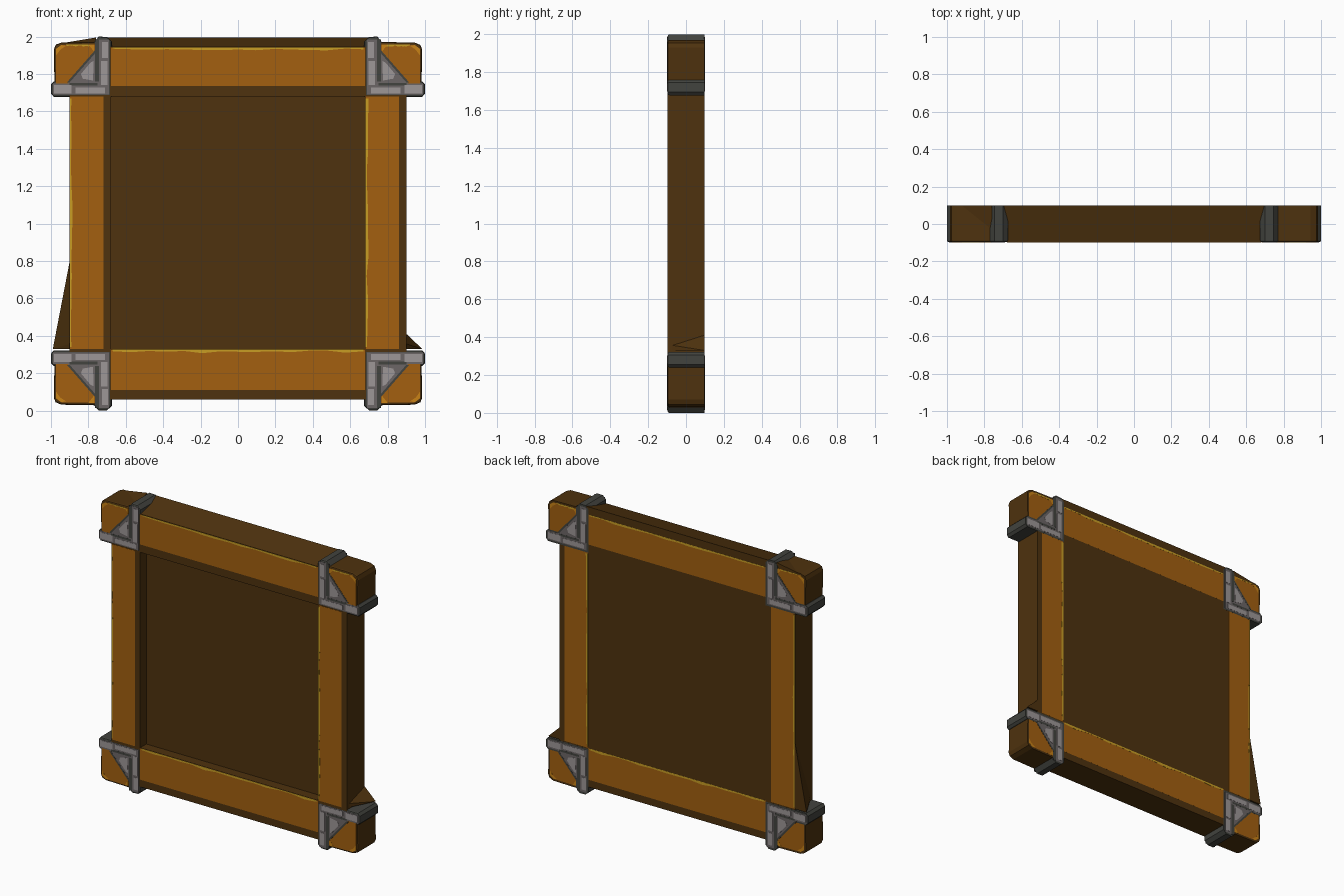
import bpy, bmesh, random
from mathutils import Vector

if "Cube" in bpy.data.objects:
    bpy.data.objects.remove(bpy.data.objects["Cube"])

random.seed(4)


def material(name, r, g, b):
    m = bpy.data.materials.new(name)
    lin = [((c / 255 + 0.055) / 1.055) ** 2.4 for c in (r, g, b)]
    m.diffuse_color = (*lin, 1)
    m.use_nodes = True
    m.node_tree.nodes["Principled BSDF"].inputs["Base Color"].default_value = m.diffuse_color
    return m


DARK = material("dark_wood", 78, 50, 14)
ORANGE = material("orange_wood", 163, 96, 16)
YELLOW = material("worn_yellow_edge", 200, 158, 36)
AMBER = material("amber_wear", 200, 130, 22)
IRON = material("dark_iron", 66, 67, 62)
STEEL = material("mid_steel", 108, 102, 102)
LIGHT = material("light_steel", 158, 151, 151)


def finish(bm, name, mat):
    bmesh.ops.recalc_face_normals(bm, faces=bm.faces)
    me = bpy.data.meshes.new(name)
    bm.to_mesh(me)
    bm.free()
    me.materials.append(mat)
    ob = bpy.data.objects.new(name, me)
    bpy.context.collection.objects.link(ob)
    return ob


def add_prism(bm, front, back, y0, y1):
    a = [bm.verts.new((x, y0, z)) for x, z in front]
    b = [bm.verts.new((x, y1, z)) for x, z in back]
    bm.faces.new(a)
    bm.faces.new(b[::-1])
    n = len(a)
    for i in range(n):
        bm.faces.new((a[i], b[i], b[(i + 1) % n], a[(i + 1) % n]))


def prism(name, pts, mat, y0=-0.097, y1=0.098, back=None, bevel=0):
    """Extrude an x-z outline along y; optionally bevel the front rim."""
    bm = bmesh.new()
    add_prism(bm, pts, back or pts, y0, y1)
    if bevel:
        rim = [e for e in bm.edges if all(abs(v.co.y - y0) < 1e-5 for v in e.verts)]
        bmesh.ops.bevel(bm, geom=rim, offset=bevel, segments=2, profile=0.5, affect='EDGES')
    return finish(bm, name, mat)


def plates(name, outlines, mat, layer):
    """Thin painted plates on both the front and the back."""
    bm = bmesh.new()
    for pts in outlines:
        for s in (-1, 1):
            add_prism(bm, pts, pts, s * 0.095, s * (0.0982 + 0.0006 * layer))
    return finish(bm, name, mat)


def hull(name, pts, mat):
    bm = bmesh.new()
    for p in pts:
        bm.verts.new(p)
    bmesh.ops.convex_hull(bm, input=bm.verts)
    return finish(bm, name, mat)


def rect(x0, x1, z0, z1):
    return [(x0, z0), (x1, z0), (x1, z1), (x0, z1)]


def worn(a0, a1, edge, width, vertical=False):
    """Strip with one straight and one irregular edge."""
    n = 14
    pts = [(a0, edge), (a1, edge)]
    for i in range(n, -1, -1):
        pts.append((a0 + (a1 - a0) * i / n, edge + width * random.uniform(0.35, 1.15)))
    return [(q, p) for p, q in pts] if vertical else pts


# Recessed centre panel, flush with the back
prism("centre_panel", rect(-0.7, 0.7, 0.3, 1.72), DARK, -0.03, 0.098)

# Planks; the top one rises toward the back
prism("left_plank", rect(-0.9, -0.68, 0.29, 1.72), DARK)
prism("right_plank", rect(0.68, 0.9, 0.29, 1.72), DARK)
prism("bottom_plank", rect(-0.7, 0.7, 0.06, 0.33), DARK)
prism("top_plank", rect(-0.7, 0.7, 1.68, 1.945), DARK, back=rect(-0.7, 0.7, 1.68, 1.995))

# Painted plank faces and their worn edges
plates("plank_faces", [rect(-0.897, -0.72, 0.33, 1.68), rect(0.682, 0.86, 0.33, 1.68),
                       rect(-0.68, 0.68, 1.735, 1.942), rect(-0.68, 0.68, 0.11, 0.328)], ORANGE, 0)
plates("plank_worn_edges", [worn(0.34, 1.67, -0.897, 0.011, True), worn(0.34, 1.67, 0.682, 0.014, True),
                            worn(-0.67, 0.67, 1.942, -0.014), worn(-0.67, 0.67, 0.328, -0.018)], YELLOW, 1)

# Splinters of wood reaching out to the corners at the back
hull("left_splinter", [(-0.89, 0.098, 0.85), (-0.99, 0.098, 0.33), (-0.89, -0.09, 0.36),
                       (-0.89, 0.098, 0.33), (-0.89, -0.09, 0.33)], DARK)
hull("right_splinter", [(0.89, 0.098, 0.42), (0.985, 0.098, 0.33), (0.89, -0.09, 0.36),
                        (0.89, 0.098, 0.33), (0.89, -0.09, 0.33)], DARK)
hull("top_splinter", [(-0.97, 0.098, 1.96), (-0.76, 0.098, 1.995), (-0.76, -0.09, 1.96),
                      (-0.97, 0.098, 1.94), (-0.76, 0.098, 1.94)], DARK)

# Corner blocks with metal brackets, drawn for the top left and mirrored
for sx, sz, tag in ((1, 1, "top_left"), (-1, 1, "top_right"), (1, -1, "bottom_left"), (-1, -1, "bottom_right")):
    def m(pts):
        return [(sx * x, 1 + sz * (z - 1)) for x, z in pts]

    prism(tag + "_block", m([(-0.98, 1.7), (-0.985, 1.93), (-0.975, 1.955), (-0.945, 1.968),
                             (-0.72, 1.972), (-0.72, 1.7)]), DARK, bevel=0.01)
    plates(tag + "_block_face", [m([(-0.972, 1.75), (-0.972, 1.935), (-0.945, 1.955),
                                    (-0.765, 1.958), (-0.765, 1.75)])], ORANGE, 0)
    plates(tag + "_block_wear", [m([(-0.972, 1.9), (-0.972, 1.935), (-0.945, 1.955), (-0.92, 1.95), (-0.95, 1.93)]),
                                 m([(-0.8, 1.958), (-0.77, 1.958), (-0.77, 1.92)])], AMBER, 1)
    if sz > 0:
        plates(tag + "_block_edge", [m(worn(-0.92, -0.79, 1.957, -0.01))], YELLOW, 1)

    # Bracket bars wrap the whole depth
    prism(tag + "_upright_bar", m([(-0.675, 1.68), (-0.675, 1.975), (-0.7, 1.998), (-0.745, 2.0),
                                   (-0.77, 1.97), (-0.77, 1.68)]), IRON, -0.0975, 0.0985, bevel=0.01)
    prism(tag + "_cross_bar", m([(-0.676, 1.678), (-0.985, 1.678), (-1.0, 1.695), (-1.0, 1.745),
                                 (-0.985, 1.76), (-0.676, 1.76)]), IRON, -0.0975, 0.0985, bevel=0.01)
    # Gusset and steel faces
    plates(tag + "_bracket_steel", [
        m(rect(-0.758, -0.69, 1.69, 1.985)),
        m(rect(-0.99, -0.758, 1.69, 1.75)),
        m([(-0.91, 1.75), (-0.758, 1.75), (-0.758, 1.92)])], STEEL, 1)
    plates(tag + "_bracket_seams", [
        m(rect(-0.765, -0.742, 1.76, 1.985)),
        m([(-0.9, 1.738), (-0.75, 1.738), (-0.75, 1.752), (-0.9, 1.752)]),
        m([(-0.915, 1.755), (-0.9, 1.755), (-0.76, 1.915), (-0.76, 1.932)])], IRON, 2)
    plates(tag + "_bracket_highlights", [
        m(rect(-0.733, -0.697, 1.74, 1.87)),
        m(rect(-0.728, -0.695, 1.885, 1.97)),
        m(rect(-0.985, -0.89, 1.697, 1.74)),
        m(rect(-0.87, -0.71, 1.697, 1.728)),
        m([(-0.83, 1.775), (-0.775, 1.765), (-0.772, 1.87), (-0.79, 1.86), (-0.84, 1.8)])], LIGHT, 3)
